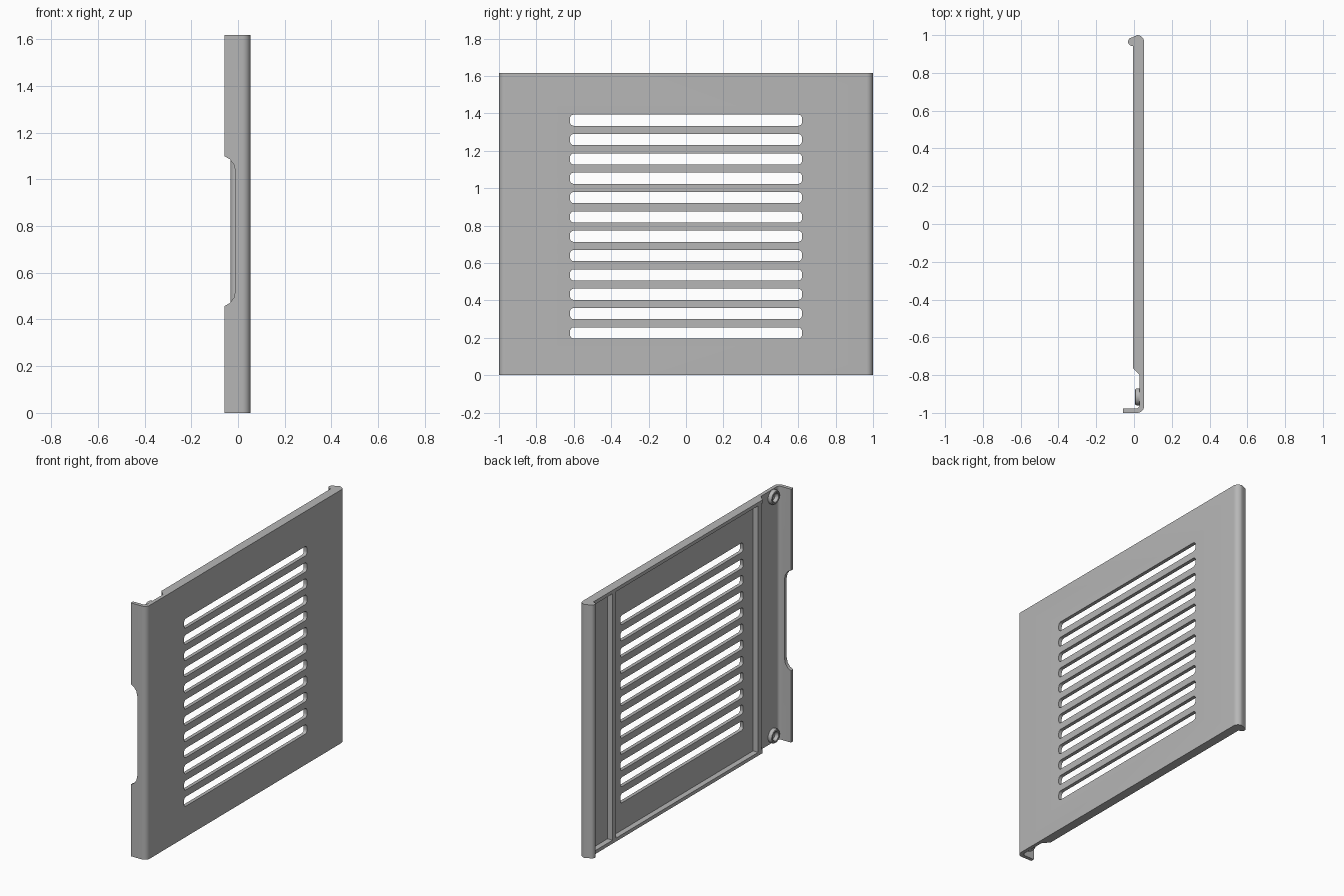
import bpy, bmesh, math
from mathutils import Matrix, Vector

if "Cube" in bpy.data.objects:
    bpy.data.objects.remove(bpy.data.objects["Cube"], do_unlink=True)

H = 1.617            # panel height
INNER, OUTER = 0.03, 0.053   # sheet faces along x
RIM = -0.005         # depth of flanges and ribs

grey = bpy.data.materials.new("light grey")
grey.use_nodes = True
grey.diffuse_color = (0.47, 0.47, 0.47, 1)
grey.node_tree.nodes["Principled BSDF"].inputs["Base Color"].default_value = grey.diffuse_color


def arc(cx, cy, r, a0, a1, n=8):
    """Points on an arc, angles in degrees."""
    angles = [math.radians(a0 + (a1 - a0) * i / n) for i in range(n + 1)]
    return [(cx + r * math.cos(a), cy + r * math.sin(a)) for a in angles]


def add_prism(bm, points, axis, lo, hi):
    """Extrude a 2D outline along x (points y,z), y (points x,z) or z (points x,y)."""
    place = {"x": lambda p: (lo, p[0], p[1]), "y": lambda p: (p[0], lo, p[1]),
             "z": lambda p: (p[0], p[1], lo)}[axis]
    face = bm.faces.new([bm.verts.new(place(p)) for p in points])
    new = bmesh.ops.extrude_face_region(bm, geom=[face])["geom"]
    step = Vector([(hi - lo) * (axis == a) for a in "xyz"])
    bmesh.ops.translate(bm, vec=step, verts=[v for v in new if isinstance(v, bmesh.types.BMVert)])


def finish(name, bm, smooth=True):
    bmesh.ops.recalc_face_normals(bm, faces=bm.faces)
    mesh = bpy.data.meshes.new(name)
    bm.to_mesh(mesh)
    bm.free()
    mesh.materials.append(grey)
    ob = bpy.data.objects.new(name, mesh)
    bpy.context.collection.objects.link(ob)
    if smooth:
        shade(ob)
    return ob


def shade(ob):
    bpy.ops.object.select_all(action="DESELECT")
    ob.select_set(True)
    bpy.context.view_layer.objects.active = ob
    bpy.ops.object.shade_smooth_by_angle(angle=math.radians(35))


def prism(name, points, axis, lo, hi):
    bm = bmesh.new()
    add_prism(bm, points, axis, lo, hi)
    return finish(name, bm)


def cut(ob, cutter):
    mod = ob.modifiers.new("cut", "BOOLEAN")
    mod.operation, mod.solver, mod.object = "DIFFERENCE", "EXACT", cutter
    bpy.ops.object.select_all(action="DESELECT")
    bpy.context.view_layer.objects.active = ob
    ob.select_set(True)
    bpy.ops.object.modifier_apply(modifier=mod.name)
    bpy.data.objects.remove(cutter, do_unlink=True)


# Bent sheet: front lip, rounded corners, curled back edge
section = [(-0.057, -1)] + arc(0.018, -0.965, 0.035, -90, 0)
section += arc(0.018, 0.965, 0.035, 0, 90)
section += [(-0.018, 0.985), (-0.01, 0.965), (INNER, 0.965)]
section += arc(0.01, -0.957, 0.02, 0, -90, 6) + [(-0.057, -0.977)]
bm = bmesh.new()
add_prism(bm, section, "z", 0, H)
panel = finish("panel_sheet", bm, smooth=False)

# Row of ventilation slots
bm = bmesh.new()
r, half_w, half_h = 0.02, 0.62, 0.03
for i in range(12):
    z = 0.226 + i * 0.1034
    outline = []
    for sy, sz, a in ((1, 1, 0), (-1, 1, 90), (-1, -1, 180), (1, -1, 270)):
        outline += arc(sy * (half_w - r), z + sz * (half_h - r), r, a, a + 90, 5)
    add_prism(bm, outline, "x", 0, 0.1)
cut(panel, finish("slot_cutter", bm, smooth=False))

# Finger notch in the front lip
mid = 0.778
upper = [(-0.1, 0.32), (-0.057, 0.32), (-0.035, 0.308), (-0.018, 0.285), (-0.01, 0.25)]
notch = [(x, mid + d) for x, d in upper] + [(x, mid - d) for x, d in reversed(upper)]
bm = bmesh.new()
add_prism(bm, notch, "y", -1.05, -0.9)
cut(panel, finish("notch_cutter", bm, smooth=False))
shade(panel)

# Top and bottom flanges with a slanted front end
flange = [(INNER, -0.8), (INNER, 0.968), (RIM, 0.968), (RIM, -0.765)]
prism("bottom_flange", flange, "z", 0, 0.022)
prism("top_flange", flange, "z", H - 0.022, H)

# Upright stiffening ribs
for name, y in (("front_rib", -0.738), ("back_rib", 0.73)):
    bar = [(RIM, y - 0.018), (INNER, y - 0.018), (INNER, y + 0.018), (RIM, y + 0.018)]
    prism(name, bar, "z", 0.022, H - 0.022)

# Rolled hinge edge
prism("hinge_roll", arc(-0.01, 0.965, 0.022, 0, 345, 23), "z", 0, H)

# Ring bosses in the front corners
ring = [(INNER, 0.045), (0.014, 0.045), (0.007, 0.041), (0.005, 0.035),
        (0.007, 0.029), (0.014, 0.025), (INNER, 0.025)]
for name, z in (("lower_ring", 0.047), ("upper_ring", H - 0.047)):
    bm = bmesh.new()
    verts = [bm.verts.new((x, -0.915 + rad, z)) for x, rad in ring]
    edges = [bm.edges.new(pair) for pair in zip(verts, verts[1:])]
    bmesh.ops.spin(bm, geom=verts + edges, cent=(0, -0.915, z), axis=(1, 0, 0),
                   angle=math.tau, steps=28, use_merge=True)
    bmesh.ops.remove_doubles(bm, verts=bm.verts, dist=0.0001)
    finish(name, bm)
